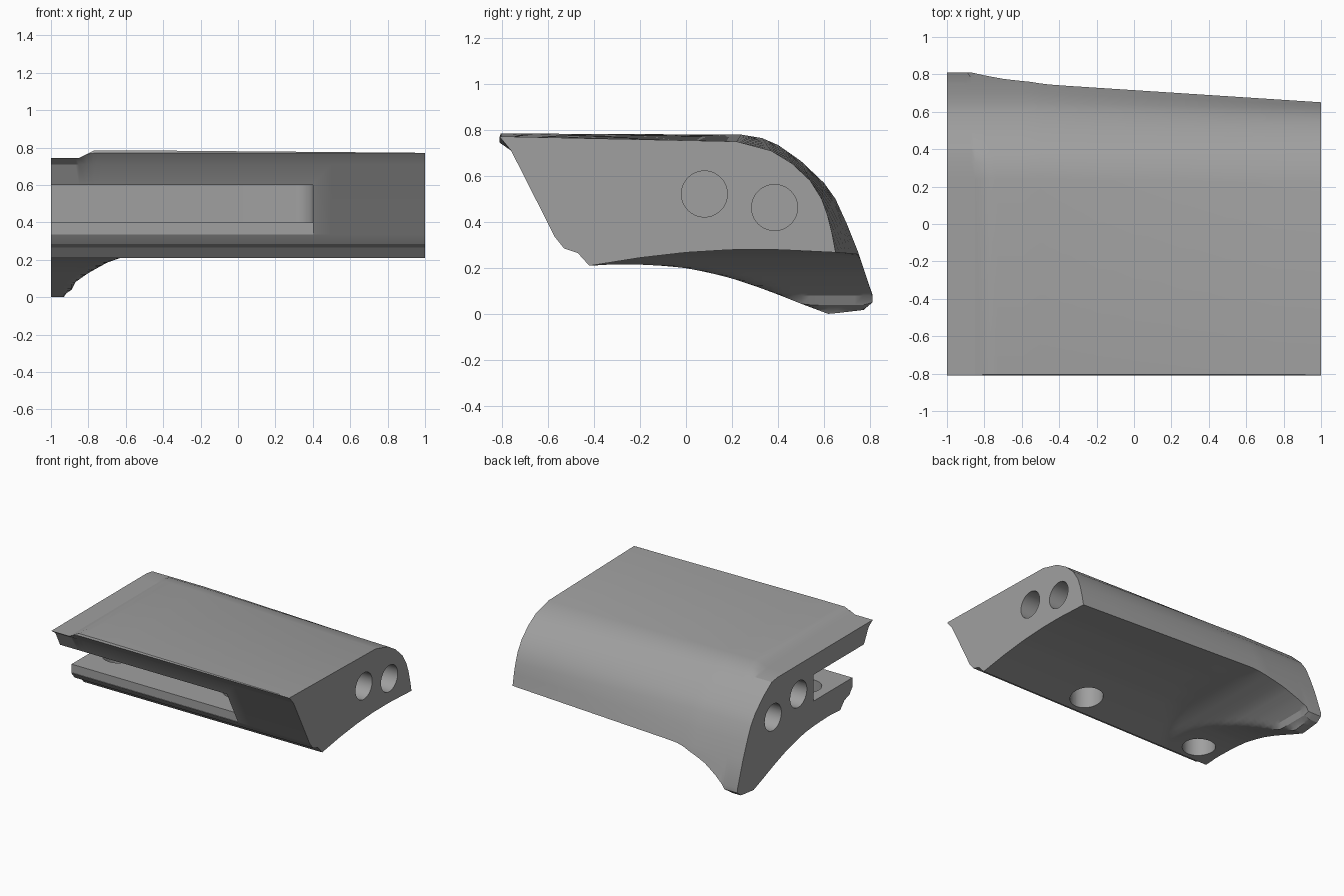
import bpy, bmesh, math

if "Cube" in bpy.data.objects:
    bpy.data.objects.remove(bpy.data.objects["Cube"])

grey = bpy.data.materials.new("mid_grey")
grey.diffuse_color = (0.35, 0.35, 0.35, 1)
grey.use_nodes = True
grey.node_tree.nodes["Principled BSDF"].inputs["Base Color"].default_value = grey.diffuse_color


def interp(table, v):
    """Piecewise linear lookup in a list of (input, output)."""
    if v <= table[0][0]:
        return table[0][1]
    for (a, fa), (b, fb) in zip(table, table[1:]):
        if v <= b:
            return fa + (fb - fa) * (v - a) / (b - a)
    return table[-1][1]


def make_object(name, bm):
    bmesh.ops.recalc_face_normals(bm, faces=bm.faces)
    mesh = bpy.data.meshes.new(name)
    bm.to_mesh(mesh)
    bm.free()
    mesh.materials.append(grey)
    ob = bpy.data.objects.new(name, mesh)
    bpy.context.collection.objects.link(ob)
    return ob


def loft(name, rings):
    bm = bmesh.new()
    loops = [[bm.verts.new(p) for p in ring] for ring in rings]
    n = len(loops[0])
    for a, b in zip(loops, loops[1:]):
        for i in range(n):
            j = (i + 1) % n
            bm.faces.new((a[i], a[j], b[j], b[i]))
    bm.faces.new(loops[0])
    bm.faces.new(loops[-1])
    return make_object(name, bm)


# Profile pieces (y, z)
FRONT = [(-.81, .77), (-.76, .71), (-.57, .335), (-.53, .285), (-.47, .265)]
BACK_LEFT = [(.748, .27), (.70, .39), (.65, .50), (.60, .57), (.50, .665),
             (.40, .735), (.33, .765), (.24, .78), (-.805, .785)]
BACK_RIGHT = [(.65, .27), (.635, .35), (.615, .43), (.59, .50), (.54, .58),
              (.46, .655), (.37, .71), (.22, .75), (-.805, .772)]
# Underside: shallow arch, deep arch of the flare, and the flare's height along x
ARCH = [(-.42, .21), (-.2, .245), (0, .268), (.2, .28), (.4, .28), (.65, .268), (.82, .255)]
FLARE = [(-.42, .21), (-.3, .217), (-.2, .215), (-.1, .21), (0, .20), (.1, .18), (.2, .155),
         (.3, .122), (.4, .085), (.5, .045), (.62, 0), (.79, .02), (.81, .05)]
DROP = [(-1, 0), (-.93, 0), (-.92, .02), (-.89, .04), (-.87, .08), (-.8, .13),
        (-.7, .185), (-.63, .21), (-.5, .25), (-.38, .27), (-.2, .29)]
TOP = [(-1, .745), (-.85, .745), (-.77, .785), (1, .79)]


def under(x, y):
    return min(interp(ARCH, y), max(interp(FLARE, y), interp(DROP, x)))


def section(x):
    s = max(0, (x + .55) / 1.55)
    cap = interp(TOP, x)
    back = [(a[0] + (b[0] - a[0]) * s, a[1] + (b[1] - a[1]) * s)
            for a, b in zip(BACK_LEFT, BACK_RIGHT)]
    # lower back edge
    edge_y = back[0][0]
    for _ in range(12):
        edge_y = min(.81, back[0][0] + max(0, .27 - under(x, edge_y)) * .33)
    pts = list(FRONT)
    for i in range(33):
        y = -.42 + (edge_y + .42) * i / 32
        pts.append((y, under(x, y)))
    z0 = pts[-1][1]
    if z0 < .08:
        pts.append((.81, .085))
    else:
        pts.append((edge_y + (back[0][0] - edge_y) * .5, z0 + (back[0][1] - z0) * .5))
    pts += back
    return [(x, y, min(z, cap)) for y, z in pts]


stations = [-1, -.93, -.92, -.89, -.87, -.85, -.81, -.77, -.73, -.7, -.66, -.63, -.59,
            -.55, -.5, -.45, -.38, -.3, -.2, 0, .25, .5, .75, 1]
body = loft("grip_body", [section(x) for x in stations])


def cut(cutter):
    cutter.hide_render = True
    mod = body.modifiers.new("cut", 'BOOLEAN')
    mod.object, mod.operation, mod.solver = cutter, 'DIFFERENCE', 'EXACT'
    bpy.context.view_layer.objects.active = body
    bpy.ops.object.modifier_apply(modifier=mod.name)
    bpy.data.objects.remove(cutter)


def prism(name, outline, z0, z1):
    return loft(name, [[(x, y, z) for x, y in outline] for z in (z0, z1)])


def cylinder(name, axis, centre, radius, depth_from, depth_to):
    rings = []
    for d in (depth_from, depth_to):
        ring = []
        for i in range(40):
            a = 2 * math.pi * i / 40
            u, v = centre[0] + radius * math.cos(a), centre[1] + radius * math.sin(a)
            ring.append((d, u, v) if axis == 'x' else (u, v, d))
        rings.append(ring)
    return loft(name, rings)


# Long slot in the front with a rounded inner corner
corner = [(.3 + .1 * math.sin(a), -.2 + .1 * math.cos(a))
          for a in [math.pi / 2 * i / 8 for i in range(9)]]
cut(prism("slot_cutter", [(-1.1, -1), (-1.1, -.1)] + corner + [(.4, -1)], .4, .6))
# Upright face on the lip below the slot
cut(prism("lip_cutter", [(-1.1, -1), (-1.1, -.566), (.4, -.566), (.4, -1)], .336, .45))
# Screw holes through the lip
for x in (-.81, .2):
    cut(cylinder("screw_hole_cutter", 'z', (x, -.27), .115, .1, .45))
# Blind round holes in both ends
for y, z in ((.08, .522), (.385, .463)):
    for side in (-1, 1):
        cut(cylinder("end_hole_cutter", 'x', (y, z), .1, side * 1.1, side * .5))

# Smooth shading with sharp edges kept
bpy.ops.object.select_all(action='DESELECT')
body.select_set(True)
bpy.context.view_layer.objects.active = body
bpy.ops.object.shade_smooth_by_angle(angle=math.radians(25))
